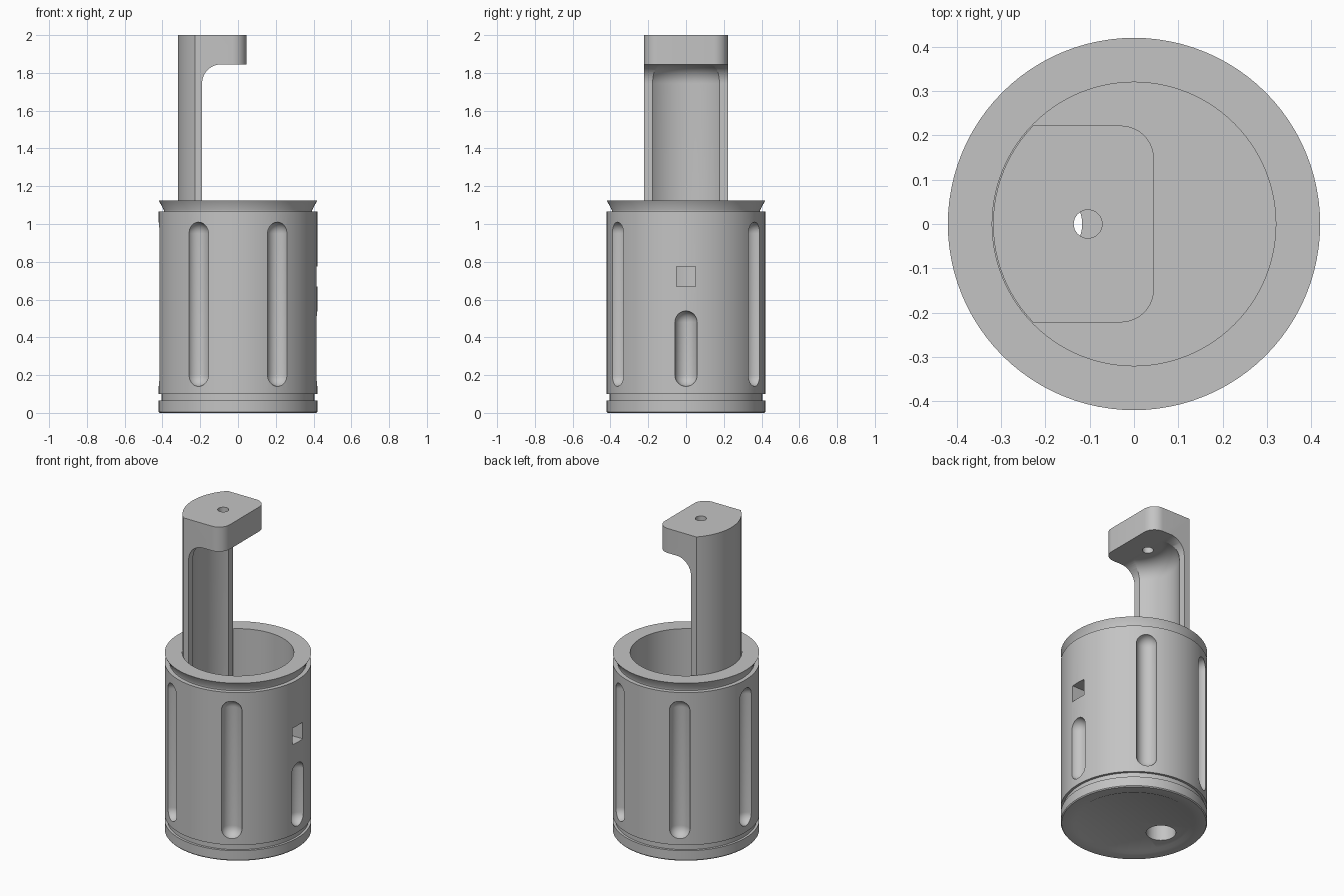
import bpy, bmesh, math
from mathutils import Matrix, Vector

if "Cube" in bpy.data.objects:
    bpy.data.objects.remove(bpy.data.objects["Cube"])

GREY = bpy.data.materials.new("satin_grey")
GREY.diffuse_color = (0.55, 0.55, 0.55, 1)
GREY.use_nodes = True
GREY.node_tree.nodes["Principled BSDF"].inputs["Base Color"].default_value = GREY.diffuse_color


def make_object(name, bm):
    bmesh.ops.remove_doubles(bm, verts=bm.verts, dist=1e-5)
    bmesh.ops.recalc_face_normals(bm, faces=bm.faces)
    mesh = bpy.data.meshes.new(name)
    bm.to_mesh(mesh)
    bm.free()
    mesh.materials.append(GREY)
    ob = bpy.data.objects.new(name, mesh)
    bpy.context.collection.objects.link(ob)
    return ob


def revolve(name, profile, steps=96, loc=(0, 0, 0)):
    """Spin an (r, z) profile around the z axis."""
    bm = bmesh.new()
    vs = [bm.verts.new((r, 0, z)) for r, z in profile]
    es = [bm.edges.new(p) for p in zip(vs, vs[1:])]
    bmesh.ops.spin(bm, geom=vs + es, cent=(0, 0, 0), axis=(0, 0, 1),
                   angle=2 * math.pi, steps=steps, use_duplicate=False)
    bmesh.ops.dissolve_degenerate(bm, dist=1e-6, edges=bm.edges)
    ob = make_object(name, bm)
    ob.data.transform(Matrix.Translation(loc))
    return ob


def prism(name, points, direction):
    """Extrude a closed 3D outline along a direction."""
    bm = bmesh.new()
    face = bm.faces.new([bm.verts.new(p) for p in points])
    ext = bmesh.ops.extrude_face_region(bm, geom=[face], use_keep_orig=True)
    moved = [g for g in ext["geom"] if isinstance(g, bmesh.types.BMVert)]
    bmesh.ops.translate(bm, verts=moved, vec=Vector(direction))
    return make_object(name, bm)


def arc(cx, cy, r, a0, a1, n):
    return [(cx + r * math.cos(math.radians(a0 + (a1 - a0) * i / n)),
             cy + r * math.sin(math.radians(a0 + (a1 - a0) * i / n)))
            for i in range(n + 1)]


def cut(target, cutters):
    bpy.context.view_layer.objects.active = target
    for c in cutters:
        c.hide_render = True
        mod = target.modifiers.new("cut", 'BOOLEAN')
        mod.operation = 'DIFFERENCE'
        mod.solver = 'EXACT'
        mod.object = c
        bpy.ops.object.modifier_apply(modifier=mod.name)


def capsule(angle, z0, z1, r=0.06):
    a = math.radians(angle)
    profile = ([(0, z0)] + arc(0, z0 + r, r, -90, 0, 8)[1:]
               + arc(0, z1 - r, r, 0, 90, 8)[:-1] + [(0, z1)])
    return revolve("groove_cutter", profile, 32,
                   (0.425 * math.cos(a), 0.425 * math.sin(a), 0))


# Cup: base ring, lower groove, body, flared rim, bore and floor
FLOOR = 0.12
cup = revolve("cup", [
    (0, 0.01), (0.33, 0.01), (0.35, 0), (0.415, 0), (0.42, 0.006),
    (0.42, 0.065), (0.405, 0.065), (0.405, 0.1), (0.42, 0.1),
    (0.42, 1.065), (0.393, 1.065), (0.393, 1.075), (0.42, 1.125),
    (0.32, 1.125), (0.32, FLOOR), (0, FLOOR)])

# Rounded grip grooves, one short below the window
cutters = [capsule(a, 0.14, 0.54 if a == 0 else 1.01)
           for a in range(0, 360, 60)]

# Square window through the wall
cutters.append(prism("window_cutter", [
    (0.28, -0.05, 0.67), (0.28, 0.05, 0.67),
    (0.28, 0.05, 0.775), (0.28, -0.05, 0.775)], (0.3, 0, 0)))

# Drain hole in the floor
drain = revolve("drain_cutter", [(0, -0.1), (0.085, -0.1),
                                 (0.085, FLOOR + 0.001), (0, FLOOR + 0.001)],
                48, (-0.202, 0, 0))
cutters.append(drain)
cut(cup, cutters)

# Hook post: curved back, square sides, rounded nose
R, W, NOSE, C = 0.318, 0.222, 0.045, 0.075
half = math.degrees(math.asin(W / R))
outline = (arc(0, 0, R, 180 - half, 180 + half, 24)
           + arc(NOSE - C, -W + C, C, -90, 0, 10)
           + arc(NOSE - C, W - C, C, 0, 90, 10))
post = prism("hook_post", [(x, y, 0.1) for x, y in outline], (0, 0, 1.9))

# Space under the hook, with a fillet where the post meets the head
F, UNDER, INNER = 0.1, 1.845, -0.19
side = ([(0.3, 0), (INNER, 0)]
        + arc(INNER + F, UNDER - F, F, 180, 90, 12) + [(0.3, UNDER)])
under = prism("under_hook_cutter", [(x, -0.4, z) for x, z in side], (0, 0.8, 0))

# Round hollow along the inside of the post
hollow = revolve("hollow_cutter",
                 [(0, -0.1), (0.26, -0.1)]
                 + arc(0.26 - F, UNDER - 0.001 - F, F, 0, 90, 12)
                 + [(0, UNDER - 0.001)])

# Small hole through the head
pin = revolve("pin_cutter", [(0, 1.5), (0.032, 1.5), (0.032, 2.2), (0, 2.2)],
              32, (-0.104, 0, 0))
cut(post, [under, hollow, pin, drain])

# Remove cutters and finish shading
for ob in list(bpy.data.objects):
    if ob.name.split(".")[0].endswith("_cutter"):
        bpy.data.objects.remove(ob)
for ob in (cup, post):
    bpy.ops.object.select_all(action='DESELECT')
    ob.select_set(True)
    bpy.context.view_layer.objects.active = ob
    bpy.ops.object.shade_smooth_by_angle(angle=math.radians(30))
